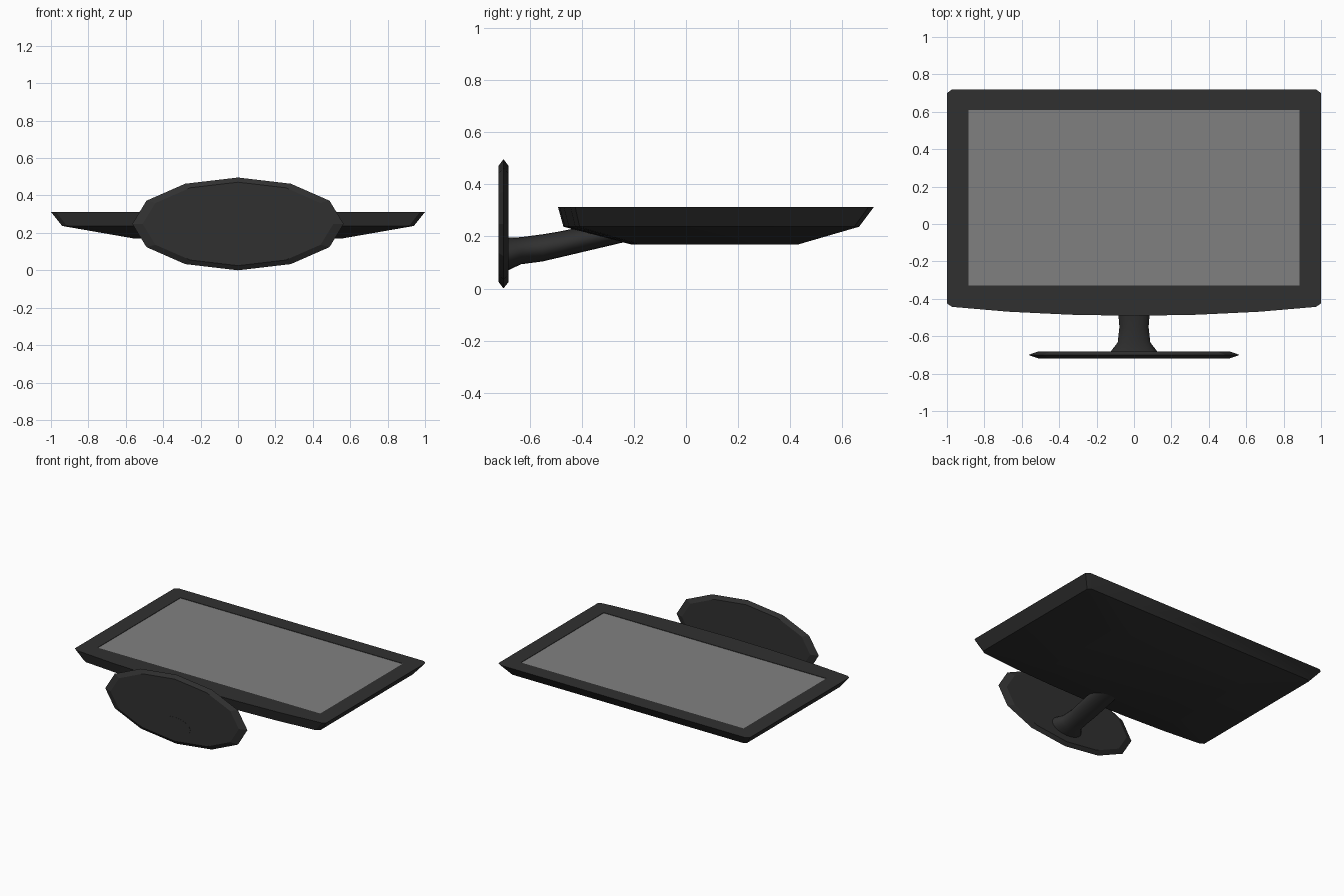
import bpy, bmesh, math

if "Cube" in bpy.data.objects:
    bpy.data.objects.remove(bpy.data.objects["Cube"])


def material(name, value):
    m = bpy.data.materials.new(name)
    m.diffuse_color = (value, value, value, 1)
    m.use_nodes = True
    m.node_tree.nodes["Principled BSDF"].inputs["Base Color"].default_value = m.diffuse_color
    return m


dark = material("dark_plastic", 0.03)
grey = material("screen_grey", 0.216)


def finish(name, bm, mat, angle=30):
    bmesh.ops.recalc_face_normals(bm, faces=bm.faces[:])
    me = bpy.data.meshes.new(name)
    bm.to_mesh(me)
    bm.free()
    ob = bpy.data.objects.new(name, me)
    bpy.context.collection.objects.link(ob)
    me.materials.append(mat)
    bpy.ops.object.select_all(action='DESELECT')
    ob.select_set(True)
    bpy.context.view_layer.objects.active = ob
    bpy.ops.object.shade_smooth_by_angle(angle=math.radians(angle))
    return ob


def loft(bm, rings, cap_start=True, cap_end=True):
    loops = [[bm.verts.new(p) for p in ring] for ring in rings]
    n = len(loops[0])
    for a, b in zip(loops, loops[1:]):
        for i in range(n):
            j = (i + 1) % n
            bm.faces.new((a[i], a[j], b[j], b[i]))
    if cap_start:
        bm.faces.new(loops[0])
    if cap_end:
        bm.faces.new(loops[-1])
    return loops


def ellipse(y, z, rx, rz, n):
    # ring in the xz plane
    return [(rx * math.sin(2 * math.pi * i / n), y,
             z + rz * math.cos(2 * math.pi * i / n)) for i in range(n)]


# Housing: outline with clipped corners and bowed lower edge, tapering to the back
half = [(0.34, -0.485), (0.67, -0.469), (0.973, -0.443), (1, -0.425),
        (1, 0.70), (0.973, 0.72)]
outline = [(0, -0.491)] + half + [(-x, y) for x, y in reversed(half)]


def layer(z, sx, y0, y1):
    k = (y1 - y0) / 1.211
    return [(x * sx, y0 + (y + 0.491) * k, z) for x, y in outline]


def screen_rect(z):
    return [(-0.885, -0.33, z), (0.885, -0.33, z), (0.885, 0.61, z), (-0.885, 0.61, z)]


def loop_edges(bm, loop):
    return [bm.edges.get((loop[i], loop[(i + 1) % len(loop)])) for i in range(len(loop))]


bm = bmesh.new()
shell = loft(bm, [layer(0.169, 0.55, -0.21, 0.43),
                  layer(0.237, 0.94, -0.47, 0.664),
                  layer(0.312, 1.0, -0.491, 0.72)], cap_end=False)
recess = loft(bm, [screen_rect(0.312), screen_rect(0.305)], cap_start=False)
bmesh.ops.triangle_fill(bm, use_beauty=True, normal=(0, 0, 1),
                        edges=loop_edges(bm, shell[-1]) + loop_edges(bm, recess[0]))
finish("housing", bm, dark)

# Screen panel set just inside the frame
bm = bmesh.new()
bm.faces.new([bm.verts.new(p) for p in screen_rect(0.309)])
finish("screen", bm, grey)

# Oval foot with bevelled rim
bm = bmesh.new()
loft(bm, [ellipse(-0.719, 0.248, 0.51, 0.223, 12),
          ellipse(-0.70, 0.248, 0.565, 0.248, 12),
          ellipse(-0.681, 0.248, 0.51, 0.223, 12)])
finish("foot", bm, dark, 15)

# Neck: flared at the foot, running up into the back of the housing
bm = bmesh.new()
path = [(-0.720, 0.134, 0.125, 0.064), (-0.68, 0.133, 0.123, 0.062),
        (-0.633, 0.145, 0.087, 0.052), (-0.55, 0.156, 0.078, 0.052),
        (-0.49, 0.168, 0.083, 0.05), (-0.24, 0.222, 0.085, 0.045),
        (-0.17, 0.236, 0.083, 0.043)]
loft(bm, [ellipse(y, z, rx, rz, 20) for y, z, rx, rz in path])
finish("neck", bm, dark, 50)
